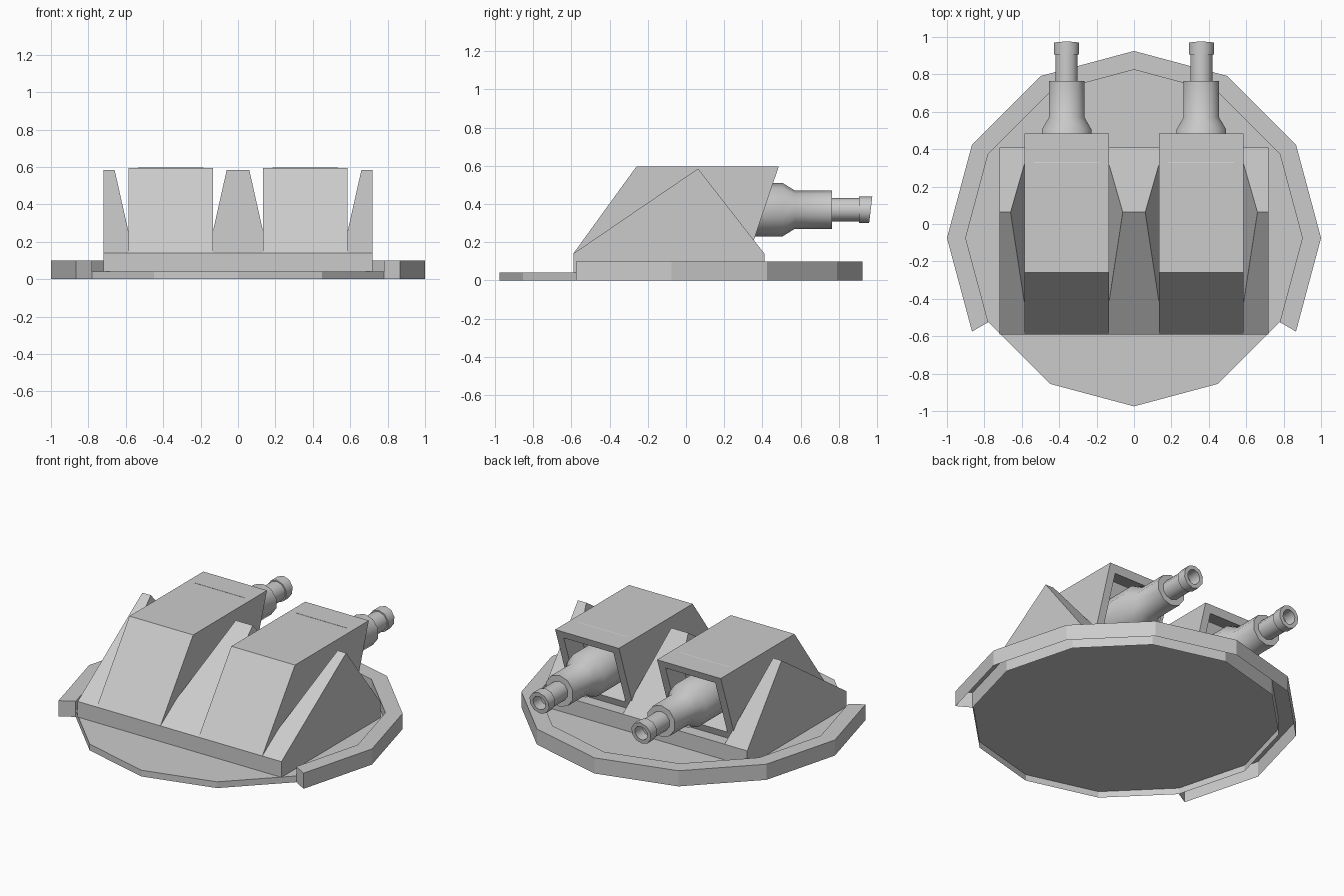
import bpy, bmesh, math
from mathutils import Vector

if "Cube" in bpy.data.objects:
    bpy.data.objects.remove(bpy.data.objects["Cube"])

CY = -0.075  # centre of the round base


def make(name, verts, faces, edit=None, smooth=None):
    bm = bmesh.new()
    vs = [bm.verts.new(v) for v in verts]
    for f in faces:
        bm.faces.new([vs[i] for i in f])
    bmesh.ops.recalc_face_normals(bm, faces=bm.faces[:])
    if edit:
        edit(bm)
    me = bpy.data.meshes.new(name)
    bm.to_mesh(me)
    bm.free()
    ob = bpy.data.objects.new(name, me)
    bpy.context.collection.objects.link(ob)
    if smooth:
        bpy.context.view_layer.objects.active = ob
        ob.select_set(True)
        bpy.ops.object.shade_smooth_by_angle(angle=math.radians(smooth))
        ob.select_set(False)
    return ob


def loft(rings, cap_start=True, cap_end=True, closed=True):
    """Quads between consecutive point rings, with optional end caps."""
    n = len(rings[0])
    verts = [p for r in rings for p in r]
    faces = [(k * n + i, k * n + (i + 1) % n, (k + 1) * n + (i + 1) % n, (k + 1) * n + i)
             for k in range(len(rings) - 1) for i in range(n if closed else n - 1)]
    if cap_start:
        faces.append(tuple(range(n)))
    if cap_end:
        faces.append(tuple(range(len(verts) - n, len(verts))))
    return verts, faces


def polar(r, deg, z):
    a = math.radians(deg)
    return (r * math.cos(a), CY + r * math.sin(a), z)


def open_bottom(bm):
    down = [f for f in bm.faces if f.normal.z < -0.9]
    bmesh.ops.delete(bm, geom=down, context='FACES')


# Twelve-sided base plate, open underneath
make("base_plate", *loft([[polar(0.9, 30 * i, z) for i in range(12)] for z in (0, 0.04)]),
     edit=open_bottom)

# Raised rim around the back two thirds, open underneath
make("base_rim", *loft([[polar(0.9, a, 0), polar(1, a, 0), polar(1, a, 0.1), polar(0.9, a, 0.1)]
                        for a in range(-30, 211, 30)]), edit=open_bottom)

# Rectangular plinth
make("plinth", *loft([[(-0.72, -0.59, z), (0.72, -0.59, z), (0.72, 0.41, z), (-0.72, 0.41, z)]
                      for z in (0.04, 0.14)]))


# Triangular supports that taper to a narrow ridge
def support(name, bl, br, tl, tr):
    make(name, *loft([[(b, -0.59, 0.14), (t, 0.063, 0.585), (b, 0.41, 0.14)]
                      for b, t in ((bl, tl), (br, tr))]))


support("middle_support", -0.16, 0.16, -0.06, 0.06)
support("right_support", 0.56, 0.72, 0.66, 0.72)
support("left_support", -0.72, -0.56, -0.72, -0.66)


# Recessed opening in the slanted back face of a housing
def recess(bm):
    bm.normal_update()
    face = max(bm.faces, key=lambda f: f.normal.y)
    normal = face.normal.copy()
    bmesh.ops.inset_region(bm, faces=[face], thickness=0.07)
    ext = bmesh.ops.extrude_discrete_faces(bm, faces=[face])['faces'][0]
    bmesh.ops.translate(bm, verts=ext.verts[:], vec=normal * -0.15)


HOUSING = [(-0.59, 0.14), (-0.26, 0.595), (0.485, 0.595), (0.331, 0.14)]
# Barrel profile: (y, radius, slant of the ring), ending inside the bore
BARREL = [(0.25, 0.14, 0), (0.505, 0.14, 0), (0.57, 0.10, 0), (0.765, 0.10, 0),
          (0.765, 0.062, 0), (0.905, 0.062, 0), (0.905, 0.07, 0), (0.967, 0.07, 0.12),
          (0.967, 0.045, 0.12), (0.89, 0.045, 0)]

for side, x in (("left", -0.36), ("right", 0.36)):
    make(side + "_housing",
         *loft([[(x + w, y, z) for y, z in HOUSING] for w in (-0.225, 0.225)]), edit=recess)
    rings = []
    for y, r, slant in BARREL:
        ring = []
        for i in range(10):
            a = math.radians(36 * i + 90)
            dz = r * math.sin(a)
            ring.append((x + r * math.cos(a), y + slant * dz, 0.37 + dz))
        rings.append(ring)
    make(side + "_barrel", *loft(rings), smooth=37)
